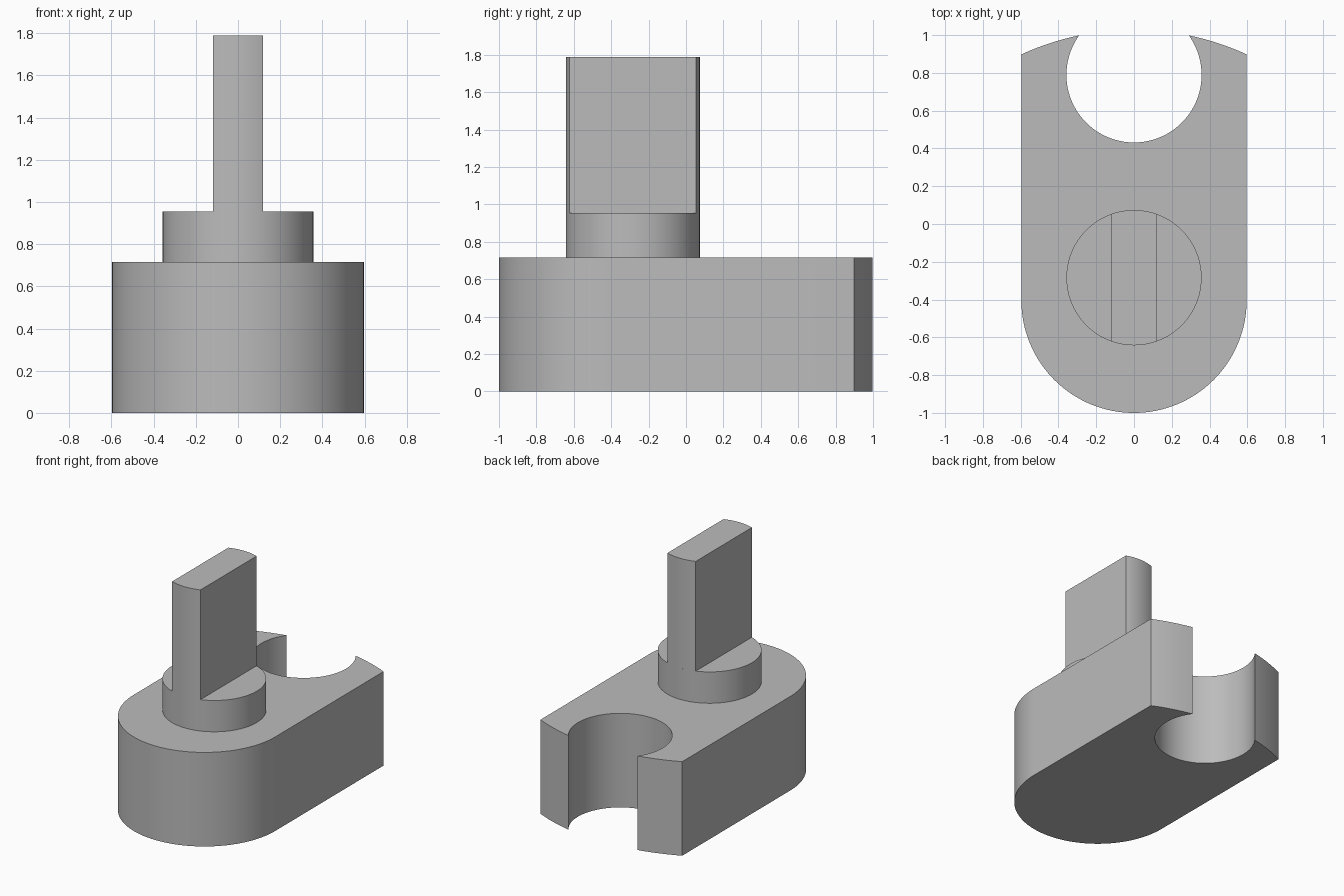
import bpy, bmesh
from math import sin, cos, asin, acos, pi, radians

if "Cube" in bpy.data.objects:
    bpy.data.objects.remove(bpy.data.objects["Cube"], do_unlink=True)

grey = bpy.data.materials.new("plain grey")
grey.use_nodes = True
COLOUR = (0.5, 0.5, 0.5, 1)
grey.diffuse_color = COLOUR
grey.node_tree.nodes["Principled BSDF"].inputs["Base Color"].default_value = COLOUR

U = 0.1193            # design unit
ROUND_Y = -1 + 5 * U  # centre of the rounded front
BOSS_Y = ROUND_Y + U
SOCKET_Y = BOSS_Y + 9 * U


def arc(cy, r, start, end, steps):
    """Points on a circle centred on x = 0."""
    return [(r * cos(start + (end - start) * i / steps),
             cy + r * sin(start + (end - start) * i / steps))
            for i in range(steps + 1)]


def extrude(name, outline, z0, z1):
    """Solid prism with smooth curved walls and sharp corners."""
    bm = bmesh.new()
    base = bm.faces.new([bm.verts.new((x, y, z0)) for x, y in outline])
    top = bmesh.ops.extrude_face_region(bm, geom=[base], use_keep_orig=True)
    for v in top["geom"]:
        if isinstance(v, bmesh.types.BMVert):
            v.co.z = z1
    bmesh.ops.recalc_face_normals(bm, faces=bm.faces)
    mesh = bpy.data.meshes.new(name)
    bm.to_mesh(mesh)
    bm.free()
    mesh.materials.append(grey)
    ob = bpy.data.objects.new(name, mesh)
    bpy.context.collection.objects.link(ob)
    bpy.ops.object.select_all(action="DESELECT")
    ob.select_set(True)
    bpy.context.view_layer.objects.active = ob
    bpy.ops.object.shade_smooth_by_angle(angle=radians(25))
    return ob


# Base: round front, straight sides, bowed back opened by a round socket
back_r, socket_r = 12 * U, 3 * U
gap = SOCKET_Y - ROUND_Y
tip_y = (back_r**2 - socket_r**2 + gap**2) / (2 * gap)  # where the circles cross
corner, tip = acos(5 / 12), asin(tip_y / back_r)
mouth = asin((tip_y - gap) / socket_r)
outline = (arc(ROUND_Y, 5 * U, -pi, 0, 64)
           + arc(ROUND_Y, back_r, corner, tip, 10)
           + arc(SOCKET_Y, socket_r, mouth, -pi - mouth, 64)[1:-1]
           + arc(ROUND_Y, back_r, pi - tip, pi - corner, 10))
extrude("base", outline, 0, 6 * U)

# Round boss on the base
extrude("boss", arc(BOSS_Y, 3 * U, 0, 2 * pi, 96)[:-1], 6 * U, 8 * U)

# Upright blade whose ends follow the boss
side = acos(1 / 3)
blade = (arc(BOSS_Y, 3 * U, side, pi - side, 16)
         + arc(BOSS_Y, 3 * U, pi + side, 2 * pi - side, 16))
extrude("blade", blade, 8 * U, 15 * U)
